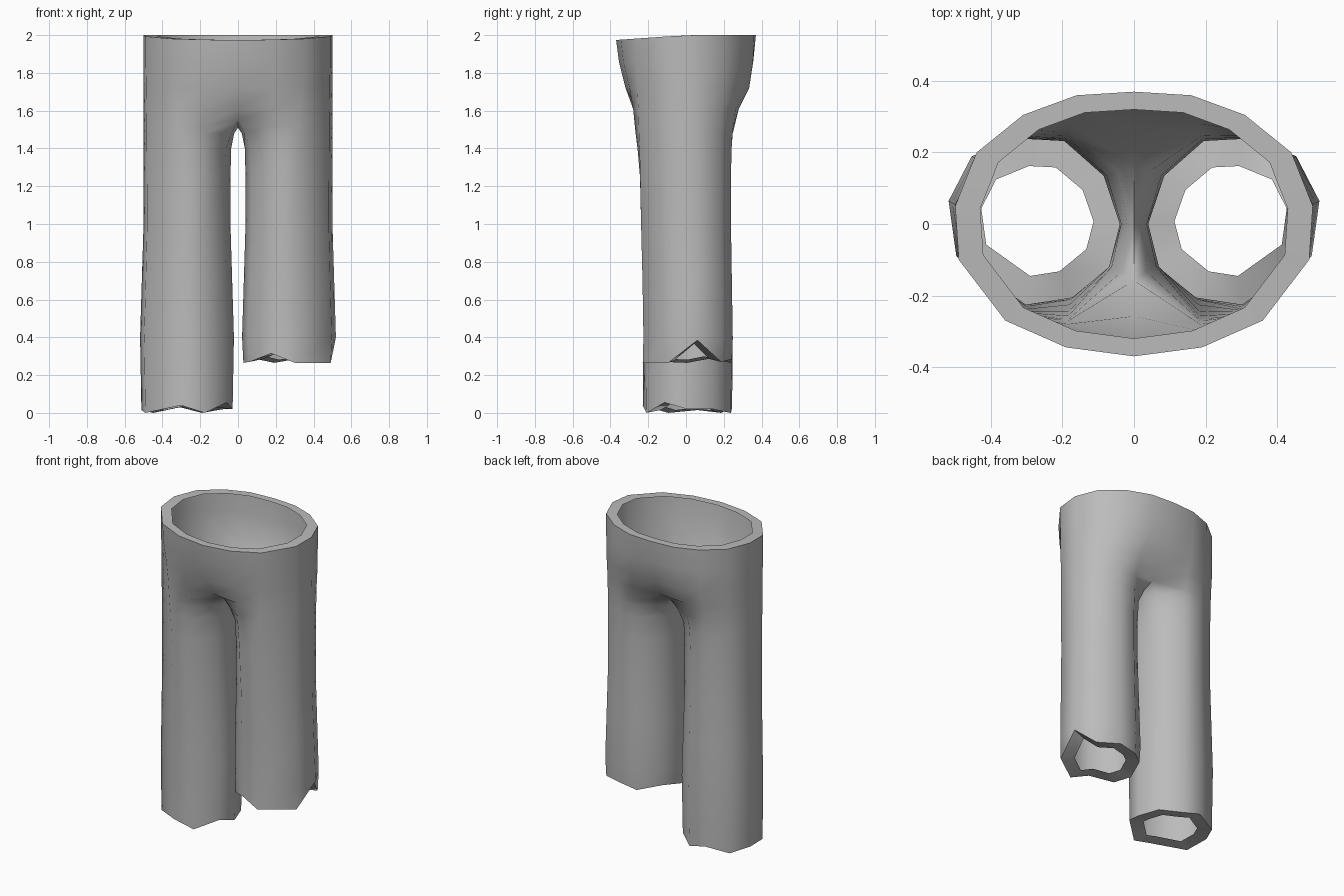
import bpy, bmesh

if "Cube" in bpy.data.objects:
    bpy.data.objects.remove(bpy.data.objects["Cube"])

# Half waist outline (front centre, round the side, back centre), then the crotch point
WAIST = [(0, -.37), (.19, -.345), (.36, -.27), (.49, -.1), (.5, .05),
         (.44, .2), (.31, .305), (.16, .36), (0, .37), (0, 0)]
# Ten-sided leg section with the same point order
LEG = [(.07, -.12), (.18, -.215), (.3, -.235), (.48, -.1), (.5, .055),
       (.44, .18), (.305, .238), (.195, .232), (.085, .135), (.04, 0)]
# Ring levels: height, blend from waist to leg at front, back and centre line,
# opening of the gap between the legs, leg widening
LEVELS = [(2.0, 0, 0, 0, 0, 1), (1.86, .1, .04, .06, 0, 1),
          (1.72, .35, .2, .2, 0, 1), (1.61, .5, .63, .45, 0, 1),
          (1.52, .57, .8, .85, 0, 1), (1.48, .6, .88, .95, .5, 1),
          (1.4, .68, .95, 1, .9, 1), (1.25, .78, 1, 1, 1, 1),
          (1.0, .92, 1, 1, 1, 1), (.7, 1, 1, 1, 1, 1.04), (.4, 1, 1, 1, 1, 1.08)]
SPLIT = 4  # level where the pelvis divides into legs
HEM_LEVEL = (0, 1, 1, 1, 1, 1.05)
# Torn hem heights for each leg
HEMS = {1: [.27, .315, .265, .265, .385, .27, .285, .265, .29, .265],
        -1: [.055, 0, .04, 0, .015, 0, .03, 0, .02, .02]}


def section(level):
    z, front, back, centre, gap, wide = level
    pts = []
    for i, ((wx, wy), (lx, ly)) in enumerate(zip(WAIST, LEG)):
        middle = i in (0, 8, 9)
        t = centre if middle else front if wy < 0 else back
        x, y = wx + (lx - wx) * t, wy + (ly - wy) * t
        if middle:
            x = lx * gap
        if wide > 1:
            x = .27 + (x - .27) * wide
            y += (wide - 1) * .12
        h = z
        if z == 2.0:
            h += min(0, y) * .07      # waist dips towards the front
        if middle and gap == 0 and z < 1.6:
            h += -.01 if i == 9 else .03   # saddle of the crotch
        pts.append((x, y, h))
    return pts


bm = bmesh.new()
for side in (1, -1):
    def ring(points):
        return [bm.verts.new((side * x, y, z)) for x, y, z in points]

    # folded-in waist rim, pelvis and leg levels
    top = section(LEVELS[0])[:9]
    rings = [ring([(x * .86, y * .865, z) for x, y, z in top])]
    for k, level in enumerate(LEVELS):
        pts = section(level)
        rings.append(ring(pts[:9] if k < SPLIT else pts))
    # torn hem and its folded-in rim
    hem = [(x, y, h) for (x, y, _), h in zip(section(HEM_LEVEL), HEMS[side])]
    mean = sum(HEMS[side]) / 10
    rings.append(ring(hem))
    rings.append(ring([(.27 + (x - .27) * .65, .01 + (y - .01) * .65, h * .7 + mean * .3 + .01)
                       for x, y, h in hem]))
    for k, (up, low) in enumerate(zip(rings, rings[1:])):
        for i in range(10 if k > SPLIT else 8):
            j = (i + 1) % 10
            quad = [low[i], low[j], up[j], up[i]]
            bm.faces.new(quad if side == 1 else quad[::-1])
bmesh.ops.remove_doubles(bm, verts=bm.verts[:], dist=.0005)

mesh = bpy.data.meshes.new("trousers")
bm.to_mesh(mesh)
bm.free()
trousers = bpy.data.objects.new("trousers", mesh)
bpy.context.collection.objects.link(trousers)

# Cloth colour
cloth = bpy.data.materials.new("grey cloth")
cloth.diffuse_color = (.5, .5, .5, 1)
cloth.use_nodes = True
cloth.node_tree.nodes["Principled BSDF"].inputs["Base Color"].default_value = cloth.diffuse_color
mesh.materials.append(cloth)

bpy.context.view_layer.objects.active = trousers
trousers.select_set(True)
bpy.ops.object.shade_smooth_by_angle(angle=1.1)
